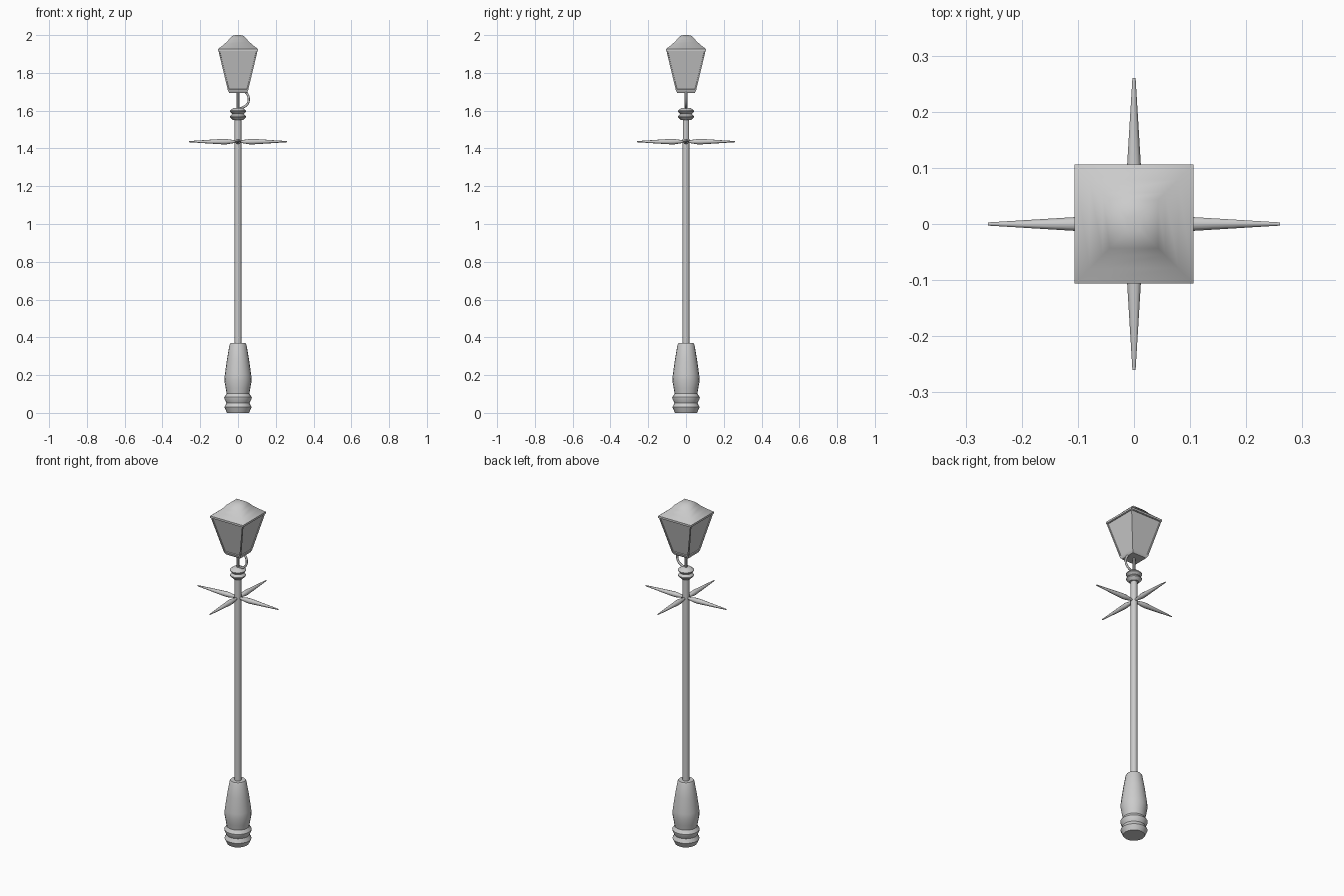
import bpy, bmesh, math
from mathutils import Matrix

if "Cube" in bpy.data.objects:
    bpy.data.objects.remove(bpy.data.objects["Cube"])


def finish(name, bm, angle=40):
    bmesh.ops.recalc_face_normals(bm, faces=bm.faces)
    me = bpy.data.meshes.new(name)
    bm.to_mesh(me)
    bm.free()
    for p in me.polygons:
        p.use_smooth = True
    me.set_sharp_from_angle(angle=math.radians(angle))
    ob = bpy.data.objects.new(name, me)
    bpy.context.collection.objects.link(ob)
    return ob


def loft(profile, sides):
    """Stack regular rings (radius, z) into a capped solid; 4 sides means half-width."""
    bm = bmesh.new()
    k, turn = (math.sqrt(2), math.pi / 4) if sides == 4 else (1, 0)
    rings = []
    for r, z in profile:
        rings.append([bm.verts.new((k * r * math.cos(turn + 2 * math.pi * i / sides),
                                    k * r * math.sin(turn + 2 * math.pi * i / sides), z))
                      for i in range(sides)])
    for a, b in zip(rings, rings[1:]):
        for i in range(sides):
            j = (i + 1) % sides
            bm.faces.new((a[i], a[j], b[j], b[i]))
    bm.faces.new(rings[0][::-1])
    bm.faces.new(rings[-1])
    return bm


# Turned base
finish("base", loft([(.058, 0), (.062, .008), (.072, .03), (.061, .052), (.072, .075),
                     (.073, .083), (.06, .102), (.065, .13), (.072, .17), (.07, .2),
                     (.058, .285), (.045, .36), (.04, .37)], 20))

# Pole, collar and thin neck rod
finish("pole", loft([(.019, .36), (.018, 1.56)], 10))
finish("collar", loft([(.026, 1.55), (.042, 1.566), (.042, 1.571), (.03, 1.583),
                       (.043, 1.595), (.043, 1.6), (.024, 1.615)], 16))
finish("neck_rod", loft([(.007, 1.6), (.007, 1.705)], 8))

# Four tapered cross spikes
for n in range(4):
    bm = loft([(.005, .005), (.014, .06), (.0145, .08), (.003, .26)], 10)
    m = (Matrix.Translation((0, 0, 1.436)) @ Matrix.Rotation(n * math.pi / 2, 4, 'Z')
         @ Matrix.Rotation(math.pi / 2, 4, 'Y'))
    bm.transform(m)
    finish(f"spike_{n + 1}", bm)

# Curved gas pipe beside the neck
cu = bpy.data.curves.new("side_pipe", 'CURVE')
cu.dimensions = '3D'
cu.bevel_depth = .006
cu.bevel_resolution = 2
cu.use_fill_caps = True
sp = cu.splines.new('NURBS')
pts = [(.032, 1.705), (.054, 1.69), (.062, 1.655), (.048, 1.622), (.01, 1.612)]
sp.points.add(len(pts) - 1)
for p, (x, z) in zip(sp.points, pts):
    p.co = (x, 0, z, 1)
sp.use_endpoint_u = True
sp.order_u = 4
sp.resolution_u = 6
bpy.context.collection.objects.link(bpy.data.objects.new("side_pipe", cu))

# Lantern housing with recessed panes
bm = loft([(.046, 1.694), (.053, 1.705), (.104, 1.918)], 4)
bm.normal_update()
panes = [f for f in bm.faces if f.calc_center_median().z > 1.75 and abs(f.normal.z) < .9]
bmesh.ops.recalc_face_normals(bm, faces=bm.faces)
bmesh.ops.inset_individual(bm, faces=panes, thickness=.009, depth=0)
bmesh.ops.inset_individual(bm, faces=panes, thickness=.001, depth=-.005)
finish("lantern_housing", bm, 30)

# Softly domed square roof
finish("lantern_roof", loft([(.106, 1.915), (.106, 1.926), (.079, 1.947), (.056, 1.967),
                             (.043, 1.984), (.028, 1.996), (.012, 2.0)], 4), 60)
roof = bpy.data.objects["lantern_roof"].data
roof.set_sharp_from_angle(angle=math.radians(100))
# keep the eave edge crisp
for e in roof.edges:
    zs = [roof.vertices[v].co.z for v in e.vertices]
    e.use_edge_sharp = max(zs) < 1.93
